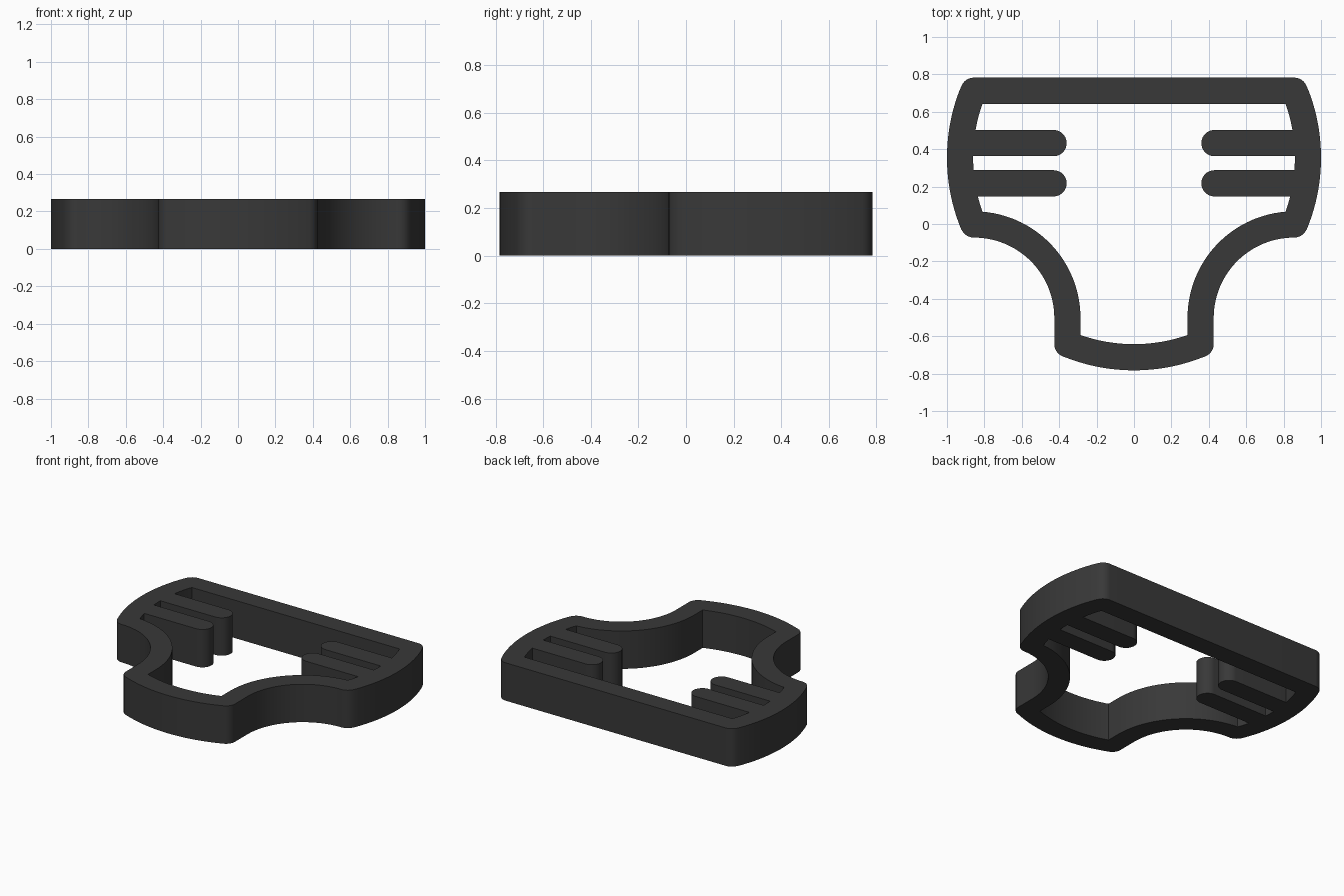
import bpy, bmesh
from math import sin, cos, radians, asin, degrees, sqrt

if "Cube" in bpy.data.objects:
    bpy.data.objects.remove(bpy.data.objects["Cube"])

HEIGHT = 0.267
W = 0.07            # half the wall width
SIDE = (0, 0.357)   # centre of the bulging side arcs
BASE = (0, 0.22)    # centre of the bottom arc
WAIST = (0.856, -0.5)  # centre of the concave arcs


def arc(c, r, a, b, n):
    return [(c[0] + r * cos(radians(a + (b - a) * i / n)),
             c[1] + r * sin(radians(a + (b - a) * i / n))) for i in range(n + 1)]


def side_inner(y0, y1, n=6):
    # inner side wall between two heights
    a, b = (degrees(asin((y - SIDE[1]) / 0.86)) for y in (y0, y1))
    return arc(SIDE, 0.86, a, b, n)


def mirrored(half):
    # drop repeated points, then reflect the right half across x = 0
    pts = []
    for p in half:
        if not pts or abs(p[0] - pts[-1][0]) + abs(p[1] - pts[-1][1]) > 0.003:
            pts.append(p)
    return pts + [(-x, y) for x, y in reversed(pts) if x > 0.002]


# outer outline, right half, from top to bottom
outer = arc((0.857, 0.715), W, 90, 22.6, 8)
outer += arc(SIDE, 1.0, 22.6, -22.6, 24)
outer += arc((0.857, 0.0), W, -22.6, -90, 8)
outer += arc(WAIST, 0.43, 90, 180, 28)
outer += arc((0.356, -0.64), W, 0, -67.5, 8)
outer += arc(BASE, 1.0, -67.5, -90, 12)

# inner outline including the two fingers
inner = side_inner(0.645, 0.435 + W)
inner += arc((0.43, 0.435), W, 90, 270, 20)
inner += side_inner(0.435 - W, 0.22 + W)
inner += arc((0.43, 0.22), W, 90, 270, 20)
inner += side_inner(0.22 - W, 0.068)
inner += arc(WAIST, 0.57, 94.5, 180, 28)
corner = degrees(asin(0.286 / 0.86))
inner += arc(BASE, 0.86, -90 + corner, -90, 12)

# filled curve with a hole, extruded to full height
curve = bpy.data.curves.new("frame_outline", 'CURVE')
curve.dimensions = '2D'
curve.fill_mode = 'BOTH'
curve.extrude = HEIGHT / 2
for half in (outer, inner):
    pts = mirrored(half)
    s = curve.splines.new('POLY')
    s.points.add(len(pts) - 1)
    for p, (x, y) in zip(s.points, pts):
        p.co = (x, y, HEIGHT / 2, 1)
    s.use_cyclic_u = True
frame = bpy.data.objects.new("cutter_frame", curve)
bpy.context.collection.objects.link(frame)
bpy.context.view_layer.objects.active = frame
frame.select_set(True)
bpy.ops.object.convert(target='MESH')
frame = bpy.context.object

# weld caps to walls and rest the part on the ground
bm = bmesh.new()
bm.from_mesh(frame.data)
bmesh.ops.remove_doubles(bm, verts=bm.verts, dist=0.0001)
bmesh.ops.recalc_face_normals(bm, faces=bm.faces)
low = min(v.co.z for v in bm.verts)
bmesh.ops.translate(bm, verts=bm.verts, vec=(0, -0.0025, -low))
bm.to_mesh(frame.data)
bm.free()
bpy.ops.object.shade_smooth_by_angle(angle=radians(30))

# dark plastic
mat = bpy.data.materials.new("dark_plastic")
mat.diffuse_color = (0.04, 0.04, 0.04, 1)
mat.use_nodes = True
mat.node_tree.nodes["Principled BSDF"].inputs["Base Color"].default_value = mat.diffuse_color
frame.data.materials.clear()
frame.data.materials.append(mat)
